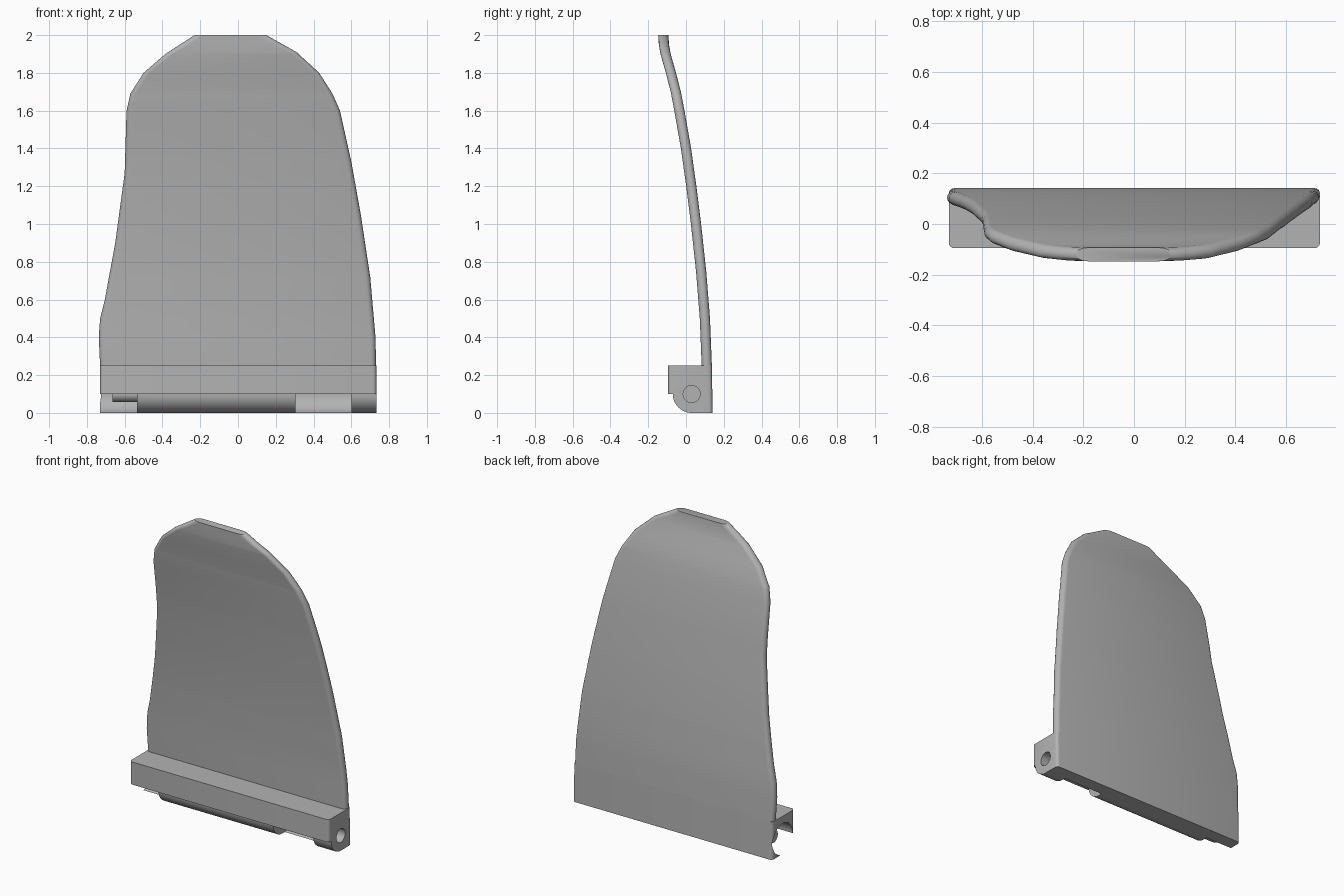
import bpy, bmesh
from math import cos, sin, pi, hypot

if "Cube" in bpy.data.objects:
    bpy.data.objects.remove(bpy.data.objects["Cube"])

grey = bpy.data.materials.new("plain grey")
grey.use_nodes = True
COLOUR = (0.45, 0.45, 0.45, 1)
grey.diffuse_color = COLOUR
grey.node_tree.nodes["Principled BSDF"].inputs["Base Color"].default_value = COLOUR


def finish(bm, name):
    bmesh.ops.recalc_face_normals(bm, faces=bm.faces)
    mesh = bpy.data.meshes.new(name)
    bm.to_mesh(mesh)
    bm.free()
    mesh.materials.append(grey)
    obj = bpy.data.objects.new(name, mesh)
    bpy.context.collection.objects.link(obj)
    return obj


def loft(bm, rings):
    """Skin a stack of closed rings and cap both ends."""
    rows = [[bm.verts.new(p) for p in ring] for ring in rings]
    n = len(rows[0])
    for a, b in zip(rows, rows[1:]):
        for i in range(n):
            bm.faces.new((a[i], a[(i + 1) % n], b[(i + 1) % n], b[i]))
    bm.faces.new(rows[0][::-1])
    bm.faces.new(rows[-1])


def extrude_x(name, profile, x0, x1):
    bm = bmesh.new()
    loft(bm, [[(x, y, z) for y, z in profile] for x in (x0, x1)])
    return finish(bm, name)


def circle(r, n=48):
    return [(AXIS_Y + r * cos(2 * pi * i / n), AXIS_Z + r * sin(2 * pi * i / n)) for i in range(n)]


def smooth(obj, angle=35):
    bpy.ops.object.select_all(action='DESELECT')
    obj.select_set(True)
    bpy.context.view_layer.objects.active = obj
    bpy.ops.object.shade_smooth_by_angle(angle=angle * pi / 180)


def lerp(table, z):
    for (za, a), (zb, b) in zip(table, table[1:]):
        if z <= zb:
            return a + (b - a) * (z - za) / (zb - za)
    return table[-1][1]


def slope(table, z):
    return (lerp(table, z) - lerp(table, z - 0.03)) / 0.03


# Curved flap: left and right edges and the lean, each as (height, position)
AXIS_Y, AXIS_Z = 0.03, 0.10
HALF = 0.027
wavy_edge = [(0.2, -0.728), (0.4, -0.737), (0.5, -0.73), (0.6, -0.705), (0.9, -0.65),
             (1.27, -0.6), (1.6, -0.59), (1.69, -0.57), (1.8, -0.5), (1.9, -0.385), (2, -0.23)]
plain_edge = [(0.2, 0.732), (0.4, 0.728), (0.72, 0.7), (1.05, 0.65), (1.33, 0.6),
              (1.6, 0.54), (1.69, 0.5), (1.8, 0.43), (1.91, 0.31), (2, 0.15)]
lean = [(0.2, 0.112), (0.5, 0.1), (0.75, 0.08), (1, 0.053), (1.2, 0.028), (1.4, 0.0),
        (1.6, -0.035), (1.7, -0.054), (1.8, -0.08), (1.9, -0.108), (1.95, -0.117), (2, -0.12)]

heights = sorted({z for t in (wavy_edge, plain_edge, lean) for z, _ in t if z > 0.25} | {0.25})
rings = []
for z in heights:
    y = lerp(lean, z)
    ring = []
    for table, side in ((plain_edge, 1), (wavy_edge, -1)):
        x = lerp(table, z)
        depth = HALF * min(hypot(1, slope(table, z)), 2)
        for i in range(9):
            a = -pi / 2 + pi * i / 8
            ring.append((x - side * depth * (1 - cos(a)), y + side * HALF * sin(a), z))
    rings.append(ring)
bm = bmesh.new()
loft(bm, rings)
smooth(finish(bm, "curved_flap"))

# Hinge bar with a rounded underside, its upright end edges rounded off
arc = [(AXIS_Y - 0.1 * cos(pi / 2 * i / 12), AXIS_Z - 0.1 * sin(pi / 2 * i / 12)) for i in range(13)]
profile = [(0.137, 0.25), (-0.095, 0.25), (-0.095, AXIS_Z)] + arc + [(0.141, 0.0)]
bar = extrude_x("hinge_bar", profile, -0.73, 0.733)
bm = bmesh.new()
bm.from_mesh(bar.data)
upright = [e for e in bm.edges
           if abs(e.verts[0].co.x - e.verts[1].co.x) < 0.001
           and abs(e.verts[0].co.z - e.verts[1].co.z) > 0.12]
bmesh.ops.bevel(bm, geom=upright, offset=0.02, segments=4, profile=0.5, affect='EDGES')
bm.to_mesh(bar.data)
bm.free()

# Cut the knuckle gaps and the pin hole
cuts = [("wide_gap", 0.103, 0.305, 0.60), ("end_gap", 0.103, -0.80, -0.535),
        ("pin_hole", 0.045, 0.55, 0.80)]
for name, radius, x0, x1 in cuts:
    cutter = extrude_x(name, circle(radius), x0, x1)
    cutter.hide_render = True
    mod = bar.modifiers.new(name, 'BOOLEAN')
    mod.operation = 'DIFFERENCE'
    mod.solver = 'EXACT'
    mod.object = cutter
    bpy.context.view_layer.objects.active = bar
    bpy.ops.object.modifier_apply(modifier=name)
    bpy.data.objects.remove(cutter)
smooth(bar)

# Pin sticking out of the long knuckle
smooth(extrude_x("hinge_pin", circle(0.042), -0.665, -0.52))
